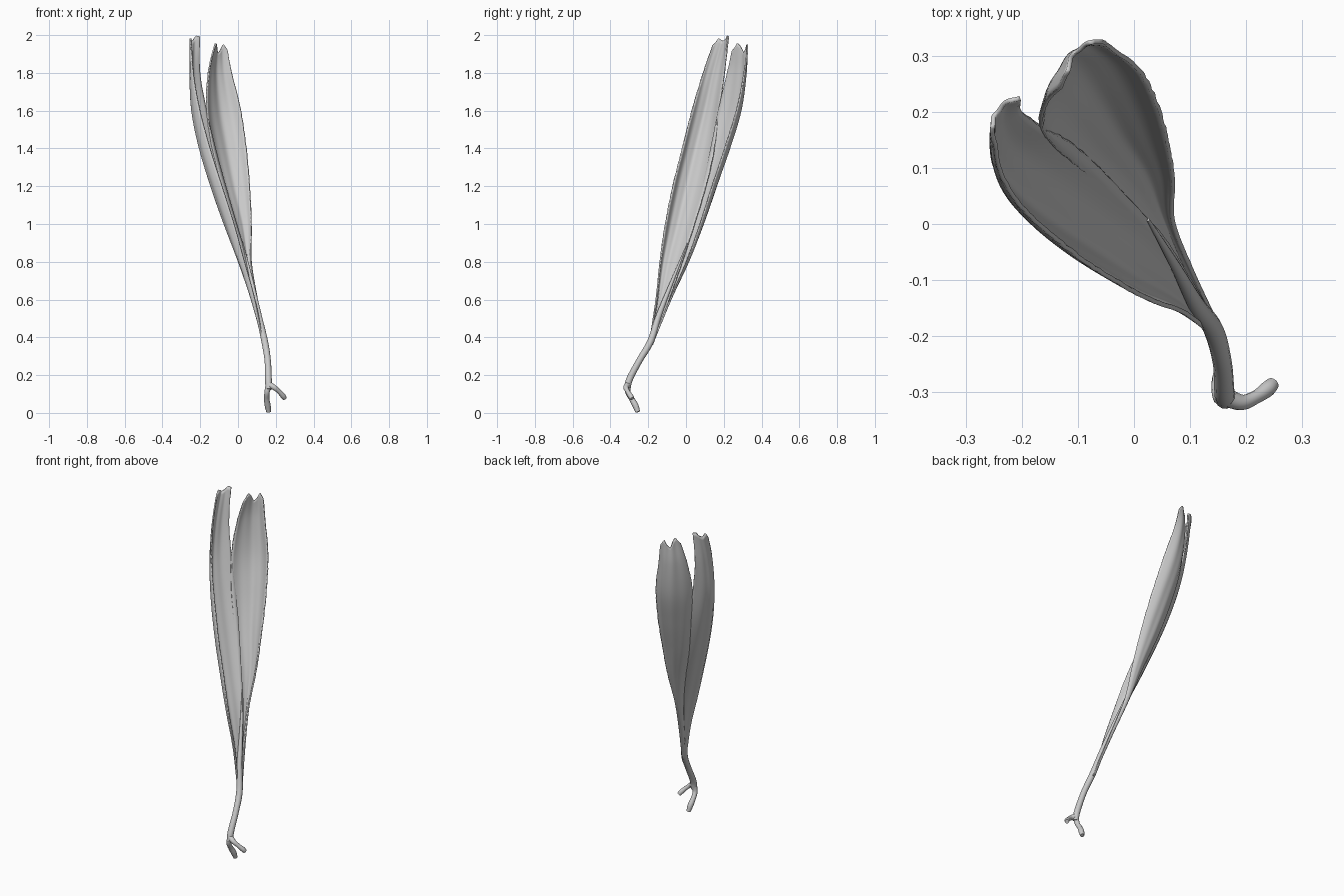
import bpy, bmesh, math, random
from mathutils import Vector

random.seed(4)


def spline(pts, t):
    """Catmull-Rom value at t in 0..1 through a list of vectors."""
    f = max(0.0, min(1.0, t)) * (len(pts) - 1)
    i = min(int(f), len(pts) - 2)
    u = f - i
    b, c = pts[i], pts[i + 1]
    a = pts[i - 1] if i > 0 else b * 2 - c
    d = pts[i + 2] if i + 2 < len(pts) else c * 2 - b
    return 0.5 * (b * 2 + (c - a) * u + (a * 2 - b * 5 + c * 4 - d) * u * u
                  + (b * 3 - a - c * 3 + d) * u ** 3)


def smooth(ob):
    bpy.ops.object.select_all(action='DESELECT')
    bpy.context.view_layer.objects.active = ob
    ob.select_set(True)
    bpy.ops.object.shade_smooth_by_angle(angle=math.radians(50))


def blade(name, rows, tip, ripple):
    """Loft curved sections (z, edge xy, middle xy, edge xy); tip = end profile."""
    rails = [[Vector((r[k], r[k + 1], r[0])) for r in rows] for k in (1, 3, 5)]
    nv, nt = 20, 70
    bm = bmesh.new()
    grid = []
    for i in range(nt + 1):
        line = []
        for j in range(nv + 1):
            v = j / nv
            f = v * (len(tip) - 1)
            k = min(int(f), len(tip) - 2)
            end = tip[k] + (tip[k + 1] - tip[k]) * (f - k)
            t = i / nt
            t -= (1 - end) * max(0, (t - 0.8) / 0.2)
            a, m, b = (spline(r, t) for r in rails)
            c = m * 2 - (a + b) / 2
            p = a * (1 - v) ** 2 + c * 2 * v * (1 - v) + b * v * v
            # long shallow veins and slightly uneven edges
            across = b - a
            n = Vector((across.y, -across.x, 0)).normalized()
            p += n * ripple * math.sin(v * 19 + t * 3) * min(1, across.length * 6)
            if j in (0, nv):
                p += across * random.uniform(-0.008, 0.008)
            line.append(bm.verts.new(p))
        grid.append(line)
    for i in range(nt):
        for j in range(nv):
            bm.faces.new((grid[i][j], grid[i][j + 1], grid[i + 1][j + 1], grid[i + 1][j]))
    me = bpy.data.meshes.new(name)
    bm.to_mesh(me)
    bm.free()
    ob = bpy.data.objects.new(name, me)
    bpy.context.collection.objects.link(ob)
    s = ob.modifiers.new("thickness", 'SOLIDIFY')
    s.thickness = 0.008
    s.offset = 0
    smooth(ob)


def tube(name, pts):
    """Tapered round tube through (x, y, z, radius) points."""
    pts = [Vector(p) for p in pts]
    cu = bpy.data.curves.new(name, 'CURVE')
    cu.dimensions = '3D'
    cu.bevel_depth = 1.0
    cu.bevel_resolution = 4
    cu.use_fill_caps = True
    n = (len(pts) - 1) * 8
    sp = cu.splines.new('POLY')
    sp.points.add(n)
    for i in range(n + 1):
        q = spline(pts, i / n)
        sp.points[i].co = (q.x, q.y, q.z, 1)
        sp.points[i].radius = q.w
    ob = bpy.data.objects.new(name, cu)
    bpy.context.collection.objects.link(ob)
    bpy.ops.object.select_all(action='DESELECT')
    bpy.context.view_layer.objects.active = ob
    ob.select_set(True)
    bpy.ops.object.convert(target='MESH')
    smooth(bpy.context.object)


# Left blade: a channel opening to the right
blade("left_blade", [
    (0.36, 0.138, -0.195, 0.138, -0.185, 0.150, -0.178),
    (0.60, 0.090, -0.158, 0.072, -0.135, 0.095, -0.090),
    (0.80, 0.033, -0.137, 0.005, -0.095, 0.050, -0.020),
    (1.00, -0.023, -0.108, -0.070, -0.045, -0.010, 0.045),
    (1.20, -0.087, -0.068, -0.140, 0.005, -0.068, 0.105),
    (1.40, -0.150, -0.018, -0.200, 0.055, -0.122, 0.150),
    (1.60, -0.203, 0.033, -0.240, 0.105, -0.168, 0.176),
    (1.80, -0.238, 0.092, -0.250, 0.150, -0.203, 0.203),
    (2.00, -0.250, 0.160, -0.245, 0.205, -0.203, 0.225),
], [0.965, 0.99, 0.985, 0.98, 0.985, 0.998, 0.995], 0.0025)

# Back blade: a broad leaf cupped toward the front
blade("back_blade", [
    (0.36, 0.138, -0.190, 0.142, -0.182, 0.150, -0.180),
    (0.60, 0.085, -0.100, 0.090, -0.083, 0.104, -0.083),
    (0.80, 0.035, -0.025, 0.050, 0.010, 0.070, 0.003),
    (1.00, -0.022, 0.036, 0.022, 0.088, 0.070, 0.075),
    (1.20, -0.086, 0.090, -0.020, 0.157, 0.061, 0.140),
    (1.40, -0.136, 0.133, -0.056, 0.224, 0.043, 0.207),
    (1.60, -0.166, 0.172, -0.089, 0.279, 0.014, 0.268),
    (1.80, -0.157, 0.218, -0.107, 0.303, -0.033, 0.309),
    (1.96, -0.120, 0.252, -0.104, 0.304, -0.063, 0.330),
], [0.965, 1.0, 0.985, 0.955, 0.97, 0.995, 0.97], 0.002)

# Stem running up into the seam between the blades
tube("stem", [
    (0.163, -0.312, 0.125, 0.018), (0.161, -0.298, 0.18, 0.018),
    (0.157, -0.245, 0.28, 0.017), (0.141, -0.187, 0.38, 0.018),
    (0.110, -0.142, 0.52, 0.015), (0.072, -0.072, 0.70, 0.009),
    (0.025, 0.008, 0.90, 0.003)])

# Forked foot
tube("foot_left", [
    (0.163, -0.308, 0.15, 0.017), (0.154, -0.308, 0.11, 0.014),
    (0.152, -0.288, 0.075, 0.014), (0.157, -0.268, 0.04, 0.016),
    (0.162, -0.255, 0.005, 0.012)])
tube("foot_right", [
    (0.163, -0.308, 0.15, 0.017), (0.192, -0.318, 0.134, 0.014),
    (0.218, -0.308, 0.112, 0.012), (0.238, -0.294, 0.090, 0.014),
    (0.247, -0.285, 0.076, 0.012)])
